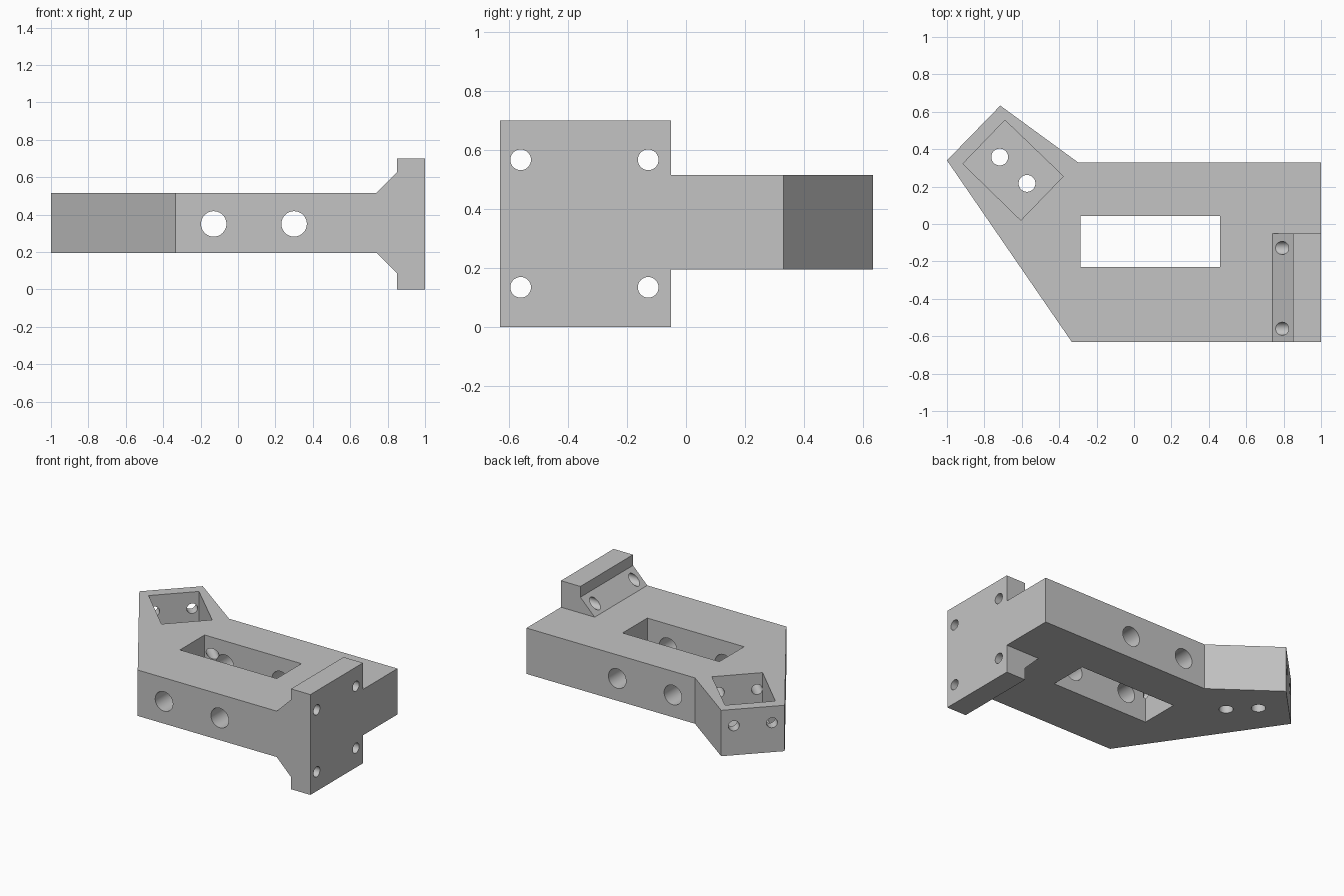
import bpy, bmesh
from math import pi
from mathutils import Vector

cube = bpy.data.objects.get("Cube")
if cube:
    bpy.data.objects.remove(cube, do_unlink=True)

grey = bpy.data.materials.new("plain grey")
grey.use_nodes = True
colour = (0.55, 0.55, 0.55, 1)
grey.diffuse_color = colour
grey.node_tree.nodes["Principled BSDF"].inputs["Base Color"].default_value = colour

BOTTOM, TOP = 0.195, 0.515
MID = 0.35


def prism(name, points, offset):
    """Extrude a closed polygon along an offset vector."""
    bm = bmesh.new()
    face = bm.faces.new([bm.verts.new(p) for p in points])
    out = bmesh.ops.extrude_face_region(bm, geom=[face])
    moved = [v for v in out["geom"] if isinstance(v, bmesh.types.BMVert)]
    bmesh.ops.translate(bm, verts=moved, vec=offset)
    bmesh.ops.recalc_face_normals(bm, faces=bm.faces)
    mesh = bpy.data.meshes.new(name)
    bm.to_mesh(mesh)
    bm.free()
    mesh.materials.append(grey)
    obj = bpy.data.objects.new(name, mesh)
    bpy.context.collection.objects.link(obj)
    return obj


def drill(name, start, end, radius):
    """Round cutter between two points."""
    start, end = Vector(start), Vector(end)
    axis = end - start
    bpy.ops.mesh.primitive_cylinder_add(vertices=48, radius=radius, depth=axis.length,
                                        location=(start + end) / 2)
    obj = bpy.context.object
    obj.name = name
    obj.rotation_euler = axis.to_track_quat("Z", "Y").to_euler()
    obj.data.materials.append(grey)
    return obj


def combine(target, tool, operation):
    mod = target.modifiers.new(tool.name, "BOOLEAN")
    mod.operation = operation
    mod.solver = "EXACT"
    mod.object = tool
    bpy.context.view_layer.objects.active = target
    bpy.ops.object.modifier_apply(modifier=mod.name)
    bpy.data.objects.remove(tool, do_unlink=True)


# Main slab with its angled arm
outline = [(-1, 0.34), (-0.715, 0.633), (-0.30, 0.33), (1, 0.33), (1, -0.63), (-0.333, -0.63)]
bracket = prism("bracket_body", [(x, y, BOTTOM) for x, y in outline], (0, 0, TOP - BOTTOM))

# Mounting flange, its profile mirrored about the slab's middle
upper = [(1, 0.70), (0.85, 0.70), (0.85, 0.625), (0.74, TOP)]
lower = [(0.74, BOTTOM), (0.85, 0.085), (0.85, 0), (1, 0)]
flange = prism("flange", [(x, -0.63, z) for x, z in upper + lower], (0, 0.58, 0))
combine(bracket, flange, "UNION")

# Rectangular window through the slab
window = [(-0.287, -0.23), (0.46, -0.23), (0.46, 0.042), (-0.287, 0.042)]
cutters = [prism("window", [(x, y, -0.1) for x, y in window], (0, 0, 1))]

# Slanted pocket in the arm, open at the top
pocket = [(-0.69, 0.555), (-0.378, 0.255), (-0.605, 0.02), (-0.915, 0.322)]
cutters.append(prism("pocket", [(x, y, 0.27) for x, y in pocket], (0, 0, 0.5)))

# Cross bores, flange bolt holes and pocket floor holes
for x in (-0.13, 0.30):
    cutters.append(drill("cross_bore", (x, -0.8, MID), (x, 0.5, MID), 0.068))
for y in (-0.56, -0.128):
    for z in (0.135, 0.567):
        cutters.append(drill("bolt_hole", (0.6, y, z), (1.1, y, z), 0.035))
for x, y in ((-0.718, 0.358), (-0.572, 0.217)):
    cutters.append(drill("floor_hole", (x, y, 0.1), (x, y, 0.4), 0.045))

# Long holes from the arm's end face through the pocket to the window
corner, far = Vector((-0.715, 0.633, 0.40)), Vector((-1, 0.34, 0.40))
along = (far - corner).normalized()
inward = Vector((-along.y, along.x, 0))
for t in (0.2, 0.8):
    p = corner.lerp(far, t)
    cutters.append(drill("end_hole", p - inward * 0.1, p + inward * 0.92, 0.035))

for c in cutters:
    combine(bracket, c, "DIFFERENCE")

bpy.ops.object.select_all(action="DESELECT")
bracket.select_set(True)
bpy.context.view_layer.objects.active = bracket
bpy.ops.object.shade_smooth_by_angle(angle=pi / 6)
